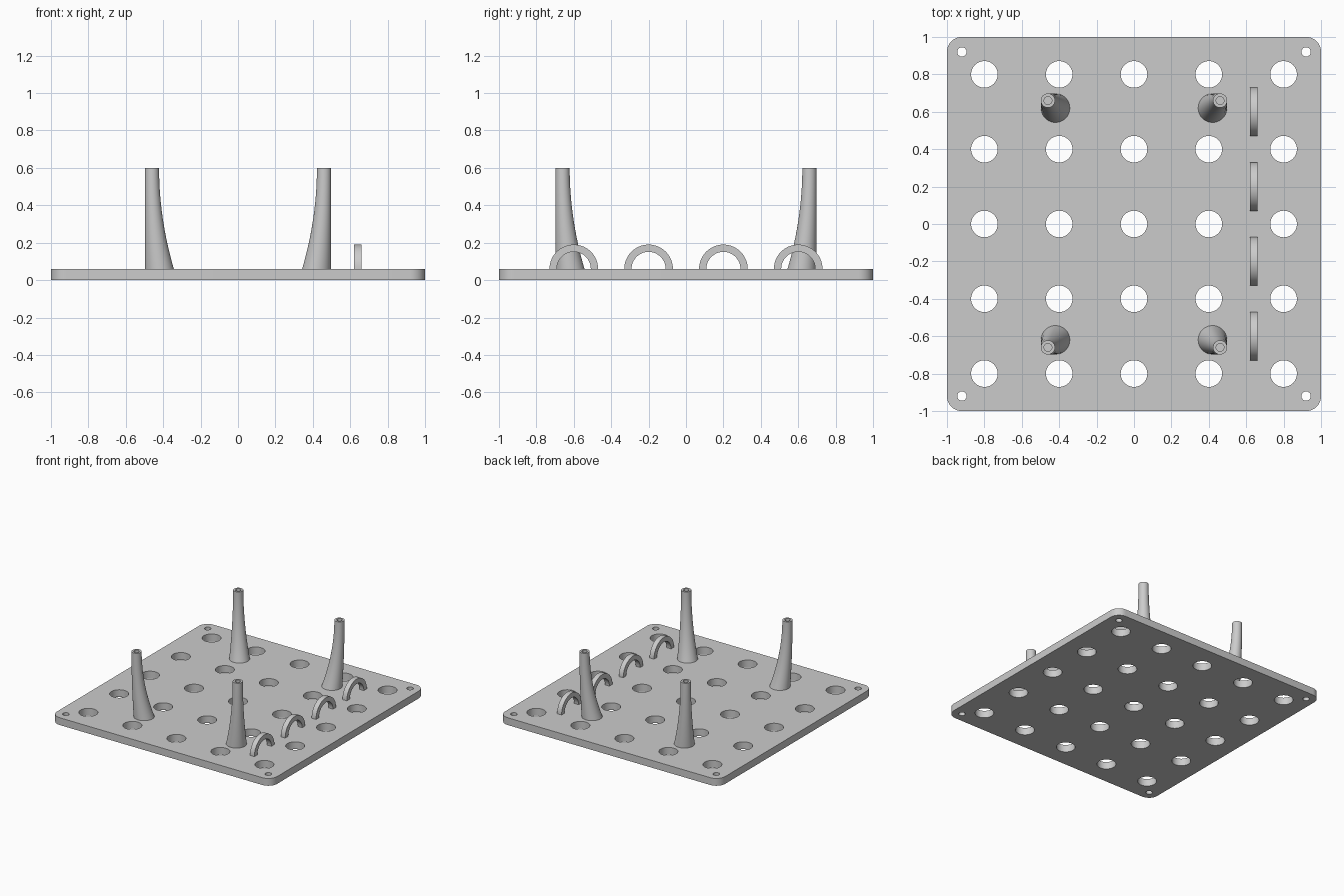
import bpy, bmesh, math

cube = bpy.data.objects.get("Cube")
if cube:
    bpy.data.objects.remove(cube, do_unlink=True)

COLOR = (0.6, 0.6, 0.6, 1)
gray = bpy.data.materials.new("plain gray")
gray.use_nodes = True
gray.diffuse_color = COLOR
gray.node_tree.nodes["Principled BSDF"].inputs["Base Color"].default_value = COLOR

PLATE_TOP = 0.06


def finish(obj):
    """Assign the colour and smooth rounded sides while keeping sharp rims."""
    obj.data.materials.clear()
    obj.data.materials.append(gray)
    bpy.ops.object.select_all(action="DESELECT")
    obj.select_set(True)
    bpy.context.view_layer.objects.active = obj
    bpy.ops.object.shade_smooth_by_angle(angle=math.radians(35))


def add_mesh(name, bm):
    bmesh.ops.recalc_face_normals(bm, faces=bm.faces)
    mesh = bpy.data.meshes.new(name)
    bm.to_mesh(mesh)
    bm.free()
    obj = bpy.data.objects.new(name, mesh)
    bpy.context.collection.objects.link(obj)
    finish(obj)


def arc(cx, cy, r, start, end, n):
    angles = [start + (end - start) * i / n for i in range(n + 1)]
    return [(cx + r * math.cos(a), cy + r * math.sin(a)) for a in angles]


def circle(cx, cy, r, n=48):
    return arc(cx, cy, r, 0, 2 * math.pi, n)[:-1]


# Perforated base plate: rounded outline with round holes
outline = []
for k, (sx, sy) in enumerate([(1, 1), (-1, 1), (-1, -1), (1, -1)]):
    outline += arc(sx * 0.92, sy * 0.92, 0.08, k * math.pi / 2, (k + 1) * math.pi / 2, 10)
loops = [outline]
loops += [circle(0.4 * i, 0.4 * j, 0.071) for i in range(-2, 3) for j in range(-2, 3)]
loops += [circle(sx * 0.92, sy * 0.92, 0.025, 32) for sx in (-1, 1) for sy in (-1, 1)]

curve = bpy.data.curves.new("base_plate", "CURVE")
curve.dimensions = "2D"
curve.fill_mode = "BOTH"
curve.extrude = PLATE_TOP / 2
for loop in loops:
    spline = curve.splines.new("POLY")
    spline.points.add(len(loop) - 1)
    for point, (x, y) in zip(spline.points, loop):
        point.co = (x, y, 0, 1)
    spline.use_cyclic_u = True
shape = bpy.data.objects.new("plate_shape", curve)
bpy.context.collection.objects.link(shape)
bpy.context.view_layer.update()
bm = bmesh.new()
bm.from_mesh(shape.to_mesh())
shape.to_mesh_clear()
bpy.data.objects.remove(shape, do_unlink=True)
bmesh.ops.remove_doubles(bm, verts=bm.verts, dist=0.0005)
bmesh.ops.translate(bm, verts=bm.verts, vec=(0, 0, PLATE_TOP / 2))
add_mesh("base_plate", bm)


# Flared posts leaning toward the corners, with a socket in the tip
def post(name, sx, sy):
    bm = bmesh.new()
    rings = []
    steps = 16
    for i in range(steps + 1):
        t = i / steps
        s = 1 - (1 - t) ** 2
        rings.append((0.42 + 0.04 * s, 0.62 + 0.04 * s, 0.077 - 0.039 * s,
                      PLATE_TOP + 0.54 * t))
    rings += [(0.46, 0.66, 0.021, 0.6), (0.46, 0.66, 0.021, 0.5)]
    previous = None
    for cx, cy, r, z in rings:
        ring = [bm.verts.new((x, y, z)) for x, y in circle(sx * cx, sy * cy, r, 40)]
        if previous:
            for k in range(40):
                m = (k + 1) % 40
                bm.faces.new((previous[k], previous[m], ring[m], ring[k]))
        else:
            bm.faces.new(ring)
        previous = ring
    bm.faces.new(previous)
    add_mesh(name, bm)


for sy, depth in ((-1, "front"), (1, "back")):
    for sx, side in ((-1, "right"), (1, "left")):
        post(f"{depth}_{side}_post", sx, sy)

# Row of half-ring cable loops along the left side
for i in range(4):
    bm = bmesh.new()
    cy = -0.6 + 0.4 * i
    outer = arc(cy, PLATE_TOP, 0.13, 0, math.pi, 32)
    inner = arc(cy, PLATE_TOP, 0.091, 0, math.pi, 32)
    sections = []
    for (yo, zo), (yi, zi) in zip(outer, inner):
        corners = ((0.62, yo, zo), (0.66, yo, zo), (0.66, yi, zi), (0.62, yi, zi))
        sections.append([bm.verts.new(c) for c in corners])
    for a, b in zip(sections, sections[1:]):
        for k in range(4):
            m = (k + 1) % 4
            bm.faces.new((a[k], a[m], b[m], b[k]))
    bm.faces.new(sections[0])
    bm.faces.new(sections[-1])
    add_mesh(f"cable_loop_{i + 1}", bm)
